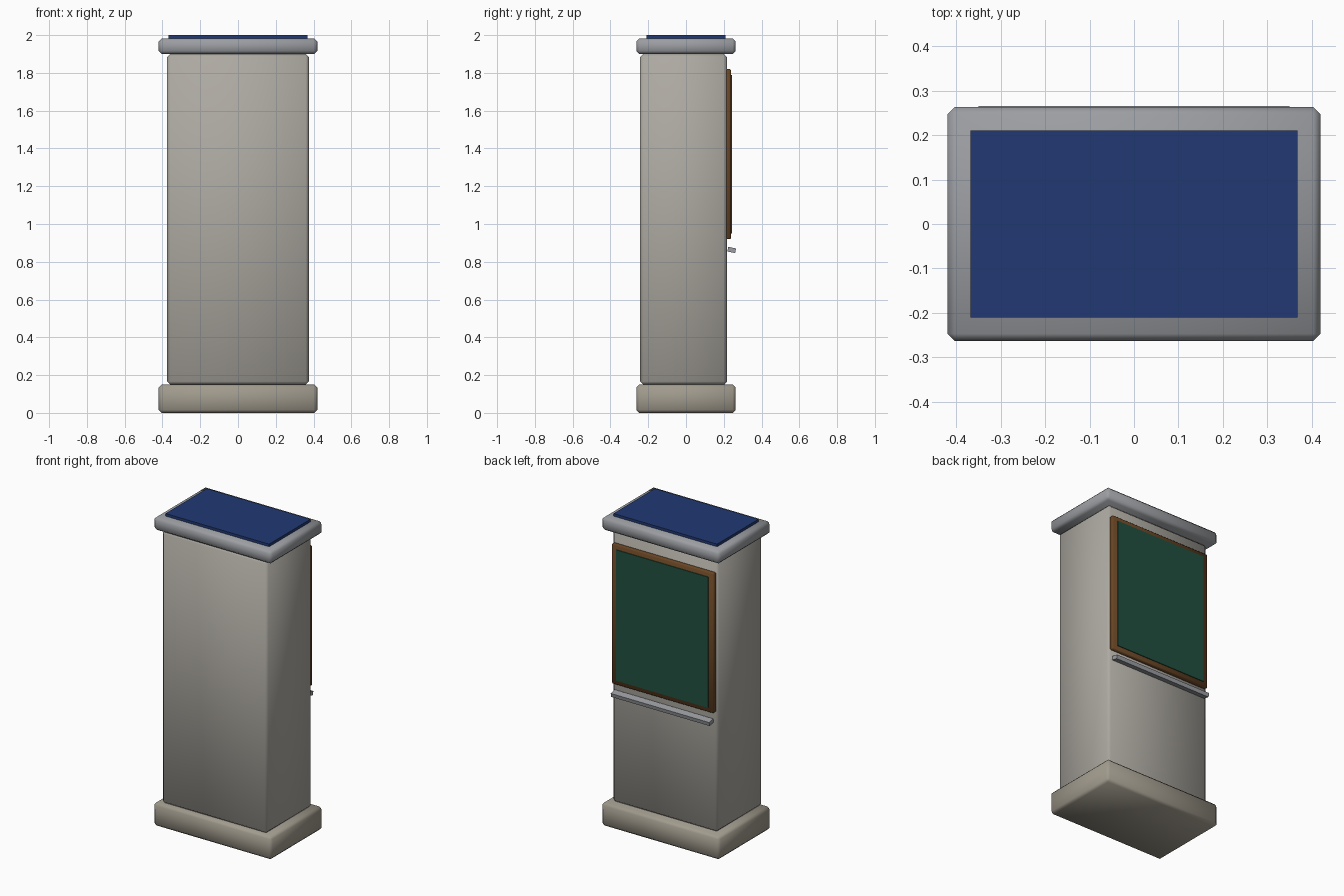
import bpy
import math

if "Cube" in bpy.data.objects:
    bpy.data.objects.remove(bpy.data.objects["Cube"])


def material(name, rgb):
    mat = bpy.data.materials.new(name)
    mat.diffuse_color = (*rgb, 1.0)
    mat.use_nodes = True
    mat.node_tree.nodes["Principled BSDF"].inputs["Base Color"].default_value = mat.diffuse_color
    return mat


def box(name, lo, hi, mat, bevel=0.0, tilt=0.0):
    """Box between two corners, optionally chamfered and tilted about x."""
    centre = [(a + b) / 2 for a, b in zip(lo, hi)]
    bpy.ops.mesh.primitive_cube_add(size=1, location=centre)
    obj = bpy.context.object
    obj.name = name
    obj.scale = [b - a for a, b in zip(lo, hi)]
    bpy.ops.object.transform_apply(location=False, rotation=False, scale=True)
    obj.rotation_euler.x = tilt
    obj.data.materials.append(mat)
    if bevel:
        mod = obj.modifiers.new("Chamfer", 'BEVEL')
        mod.width = bevel
        mod.segments = 1
        bpy.ops.object.modifier_apply(modifier=mod.name)
        bpy.ops.object.shade_smooth_by_angle(angle=math.radians(60))
    return obj


stone = material("stone", (0.42, 0.40, 0.36))
plinth = material("plinth_stone", (0.36, 0.33, 0.27))
metal = material("grey_metal", (0.33, 0.34, 0.36))
blue = material("blue", (0.015, 0.04, 0.17))
wood = material("wood", (0.14, 0.06, 0.018))
green = material("board_green", (0.015, 0.08, 0.05))

# Plinth, pillar and cap
box("base", (-0.42, -0.263, 0), (0.42, 0.263, 0.15), plinth, 0.016)
box("pillar", (-0.375, -0.243, 0.15), (0.375, 0.217, 1.9), stone, 0.016)
box("cap", (-0.42, -0.263, 1.9), (0.42, 0.263, 1.983), metal, 0.016)

# Blue panel on the cap
box("top_panel", (-0.368, -0.21, 1.975), (0.368, 0.21, 2.0), blue)

# Chalkboard on the back with its wooden frame
box("board_frame", (-0.362, 0.209, 0.92), (0.362, 0.239, 1.82), wood, 0.006)
box("chalkboard", (-0.326, 0.22, 0.95), (0.326, 0.244, 1.79), green)

# Sloping chalk ledge under the board
box("chalk_ledge", (-0.35, 0.221, 0.85), (0.35, 0.263, 0.875), metal,
    tilt=math.radians(-12))
